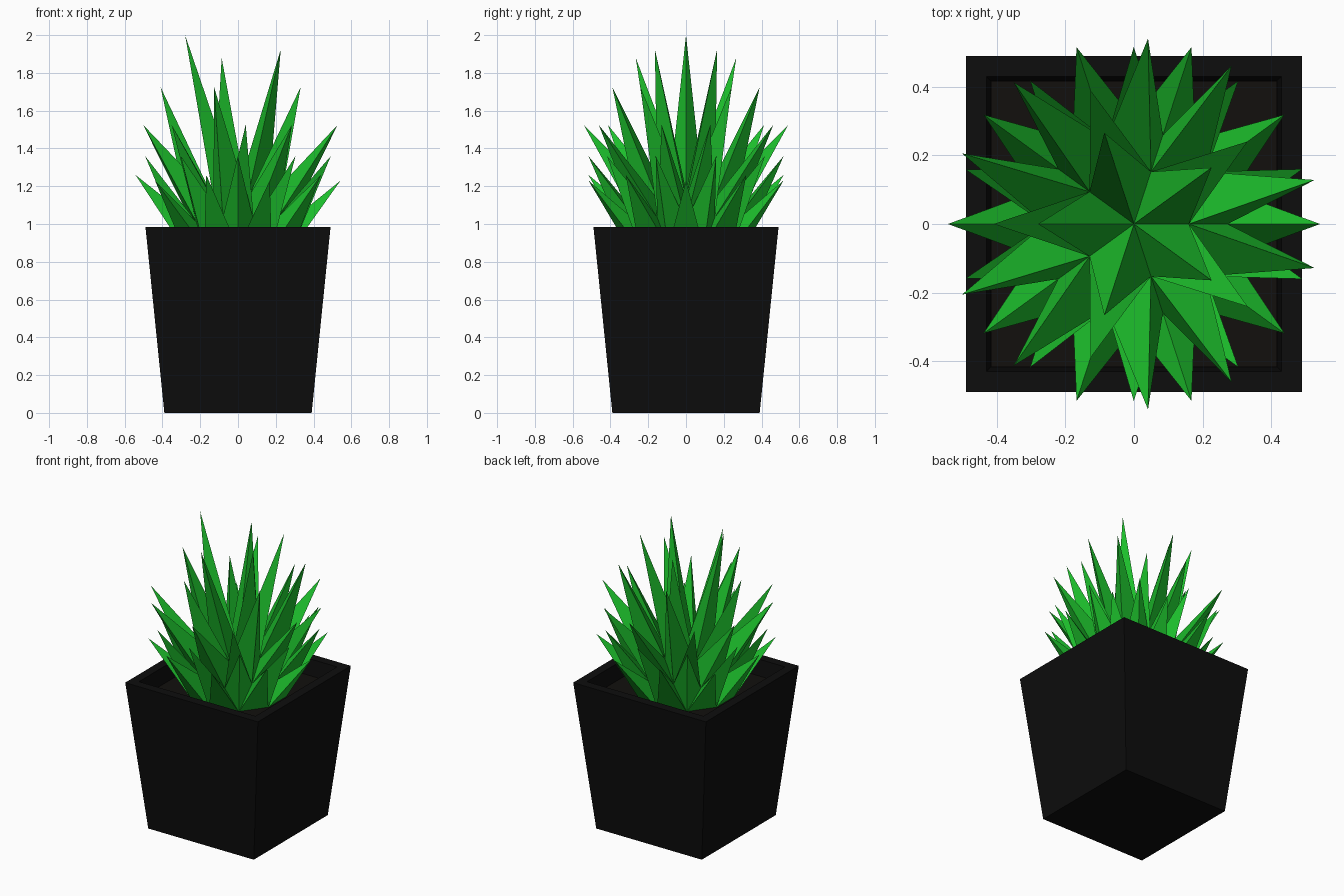
import bpy, bmesh
from math import atan2, cos, sin, degrees
from mathutils import Vector

if "Cube" in bpy.data.objects:
    bpy.data.objects.remove(bpy.data.objects["Cube"])


def material(name, rgb):
    m = bpy.data.materials.new(name)
    m.diffuse_color = (*rgb, 1)
    m.use_nodes = True
    m.node_tree.nodes["Principled BSDF"].inputs["Base Color"].default_value = m.diffuse_color
    return m


def add_object(name, bm, mat):
    bmesh.ops.recalc_face_normals(bm, faces=bm.faces)
    me = bpy.data.meshes.new(name)
    bm.to_mesh(me)
    bm.free()
    me.materials.append(mat)
    ob = bpy.data.objects.new(name, me)
    bpy.context.collection.objects.link(ob)
    return ob


black = material("pot_black", (0.004, 0.004, 0.004))
brown = material("soil_brown", (0.006, 0.005, 0.004))
green = material("leaf_green", (0.012, 0.52, 0.025))


# Square rings (half width, height) bridged one after another
def square_loft(levels, cap_start=True, cap_end=True):
    bm = bmesh.new()
    rings = [[bm.verts.new((x * h, y * h, z)) for x, y in
              ((-1, -1), (1, -1), (1, 1), (-1, 1))] for h, z in levels]
    for a, b in zip(rings, rings[1:]):
        for i in range(4):
            j = (i + 1) % 4
            bm.faces.new((a[i], a[j], b[j], b[i]))
    if cap_start:
        bm.faces.new(rings[0])
    if cap_end:
        bm.faces.new(rings[-1])
    return bm


# Tapered pot: outer wall, flat rim, inner wall down to the floor
add_object("pot", square_loft([(0.39, 0), (0.49, 0.985), (0.43, 0.985), (0.418, 0.87)],
                              cap_end=False), black)

# Soil surface inside the pot
add_object("soil", square_loft([(0.416, 0.85), (0.418, 0.88)]), brown)

# Leaves: a faceted dome with every triangle drawn out into a spike.
# Each row: height of the face on the unit dome, tip radius, tip height
ROWS = [(0.900, 0.28, 1.93), (0.742, 0.41, 1.725), (0.608, 0.543, 1.525),
        (0.324, 0.517, 1.36), (0.175, 0.543, 1.26), (0.149, 0.543, 1.23)]
R, CENTRE_Z = 0.305, 0.875

bm = bmesh.new()
bmesh.ops.create_icosphere(bm, subdivisions=2, radius=R)
lower = [f for f in bm.faces if f.calc_center_median().z < 0]
bmesh.ops.delete(bm, geom=lower, context='FACES')
poked = bmesh.ops.poke(bm, faces=bm.faces[:])
for v in poked["verts"]:
    _, r, z = min(ROWS, key=lambda row: abs(row[0] - v.co.z / R))
    a = atan2(v.co.y, v.co.x)
    if z > 1.8:  # the five crown spikes differ slightly in height
        turn = abs(degrees(a))
        z = 2.0 if turn > 150 else 1.88 if turn > 90 else 1.925
    v.co = Vector((r * cos(a), r * sin(a), z - CENTRE_Z))
bmesh.ops.translate(bm, verts=bm.verts, vec=(0, 0, CENTRE_Z))
add_object("spiky_leaves", bm, green)
